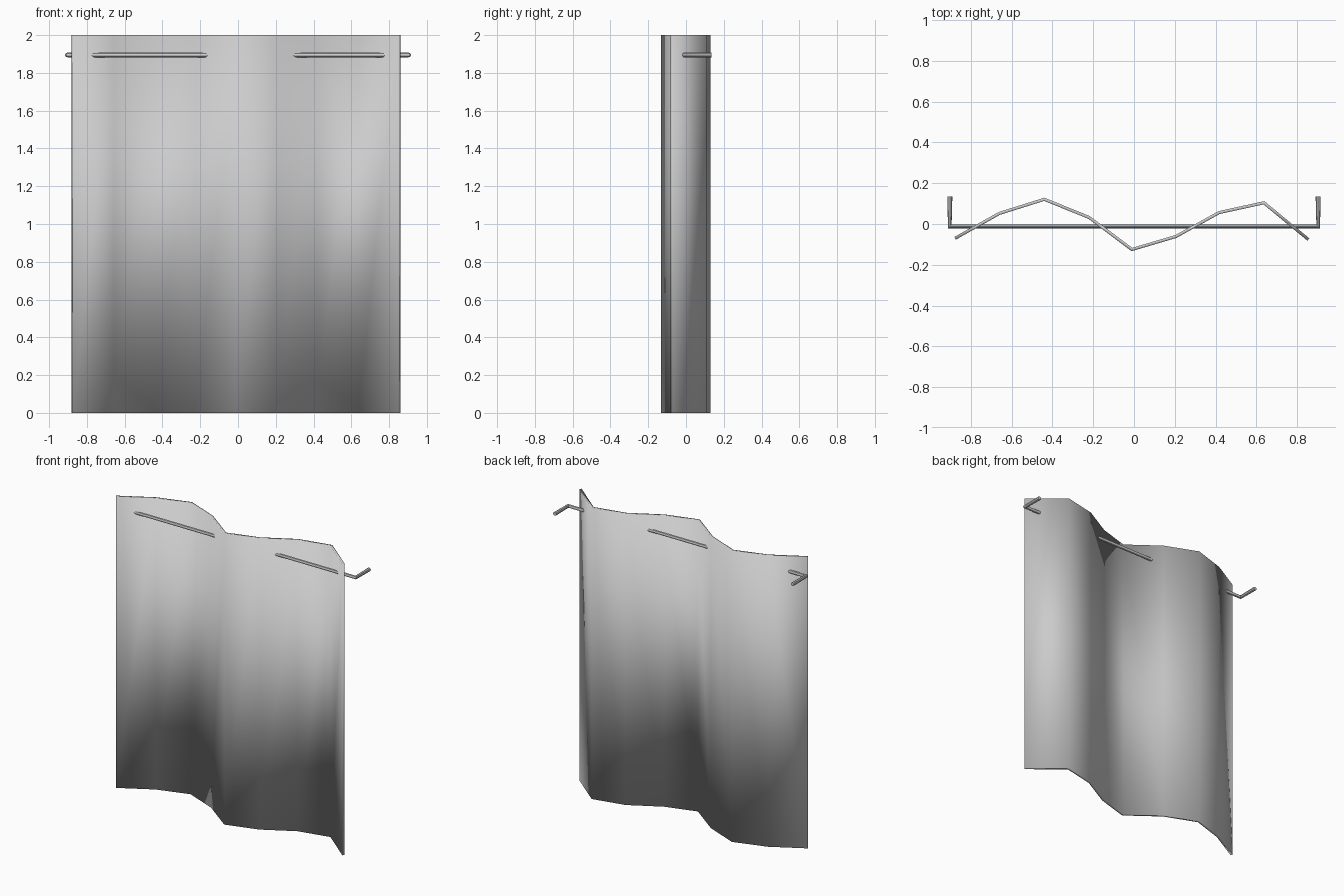
import bpy
import bmesh

if "Cube" in bpy.data.objects:
    bpy.data.objects.remove(bpy.data.objects["Cube"])

# Curtain: wavy profile extruded upwards, thin cloth thickness
profile = [(-0.877, -0.07), (-0.66, 0.052), (-0.44, 0.121), (-0.22, 0.032), (-0.01, -0.125),
           (0.206, -0.061), (0.417, 0.056), (0.637, 0.104), (0.855, -0.076)]
bm = bmesh.new()
low = [bm.verts.new((x, y, 0)) for x, y in profile]
high = [bm.verts.new((x, y, 2)) for x, y in profile]
for i in range(len(profile) - 1):
    bm.faces.new((low[i], low[i + 1], high[i + 1], high[i])).smooth = True
mesh = bpy.data.meshes.new("curtain")
bm.to_mesh(mesh)
bm.free()
curtain = bpy.data.objects.new("curtain", mesh)
bpy.context.collection.objects.link(curtain)
cloth = curtain.modifiers.new("thickness", "SOLIDIFY")
cloth.thickness = 0.015
cloth.offset = 0
cloth.use_even_offset = True

# Rail: one round bar bent back to the wall at both ends
path = [(-0.903, 0.134), (-0.903, -0.012), (0.903, -0.012), (0.903, 0.134)]
curve = bpy.data.curves.new("curtain_rail", "CURVE")
curve.dimensions = "3D"
curve.bevel_depth = 0.0125
curve.bevel_resolution = 2
curve.use_fill_caps = True
spline = curve.splines.new("POLY")
spline.points.add(len(path) - 1)
for point, (x, y) in zip(spline.points, path):
    point.co = (x, y, 1.895, 1)
spline.use_smooth = True
rail = bpy.data.objects.new("curtain_rail", curve)
bpy.context.collection.objects.link(rail)

# Turn the rail into a mesh with crisp corners
bpy.context.view_layer.objects.active = rail
rail.select_set(True)
bpy.ops.object.convert(target="MESH")
bpy.ops.object.shade_smooth_by_angle()
